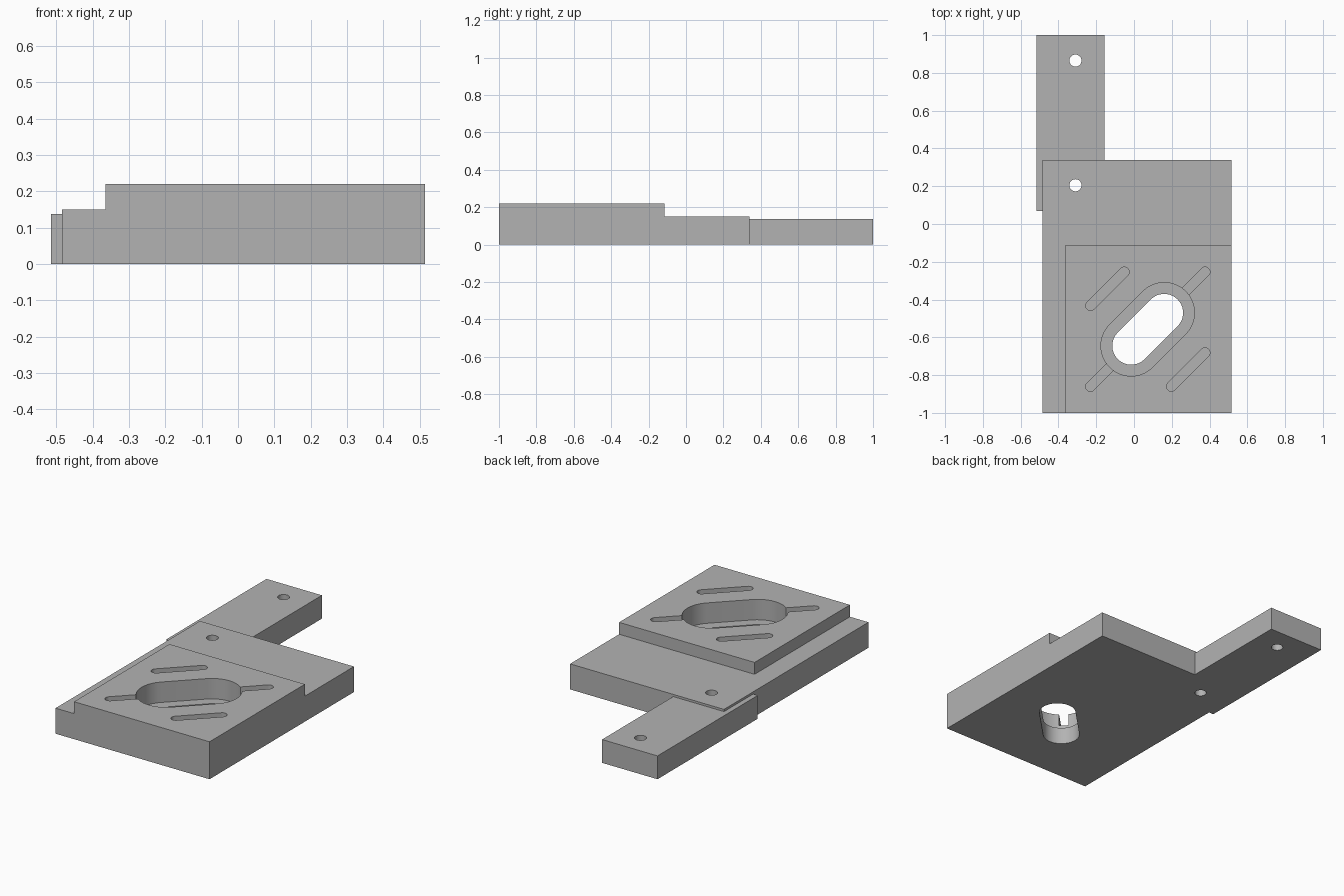
import bpy
import bmesh
from math import atan2, cos, pi, sin

if "Cube" in bpy.data.objects:
    bpy.data.objects.remove(bpy.data.objects["Cube"], do_unlink=True)

# Single material
grey = bpy.data.materials.new("machined_grey")
grey.use_nodes = True
grey.diffuse_color = (0.45, 0.45, 0.45, 1)
grey.node_tree.nodes["Principled BSDF"].inputs["Base Color"].default_value = grey.diffuse_color


def prism(name, outline, z0, z1):
    """Extrude a counter-clockwise outline from z0 up to z1."""
    bm = bmesh.new()
    face = bm.faces.new([bm.verts.new((x, y, z0)) for x, y in outline])
    top = bmesh.ops.extrude_face_region(bm, geom=[face])["geom"]
    moved = [v for v in top if isinstance(v, bmesh.types.BMVert)]
    bmesh.ops.translate(bm, verts=moved, vec=(0, 0, z1 - z0))
    bmesh.ops.recalc_face_normals(bm, faces=bm.faces)
    mesh = bpy.data.meshes.new(name)
    bm.to_mesh(mesh)
    bm.free()
    mesh.materials.append(grey)
    obj = bpy.data.objects.new(name, mesh)
    bpy.context.collection.objects.link(obj)
    return obj


def slot(a, b, r, steps=24):
    """Outline of a round-ended slot between two centres."""
    heading = atan2(b[1] - a[1], b[0] - a[0])
    points = []
    for centre, start in ((b, heading - pi / 2), (a, heading + pi / 2)):
        for i in range(steps + 1):
            t = start + pi * i / steps
            points.append((centre[0] + r * cos(t), centre[1] + r * sin(t)))
    return points


def circle(x, y, r, steps=40):
    return [(x + r * cos(2 * pi * i / steps), y + r * sin(2 * pi * i / steps))
            for i in range(steps)]


def cut(target, outline, z0, z1=0.4):
    """Subtract a prism from the target."""
    cutter = prism("cutter", outline, z0, z1)
    cutter.hide_render = True
    mod = target.modifiers.new("cut", 'BOOLEAN')
    mod.operation = 'DIFFERENCE'
    mod.solver = 'EXACT'
    mod.object = cutter
    bpy.context.view_layer.objects.active = target
    bpy.ops.object.modifier_apply(modifier=mod.name)
    bpy.data.objects.remove(cutter, do_unlink=True)


# Main plate with a raised pad left by an L-shaped step
plate = prism("stepped_plate",
              [(-0.485, -1), (0.515, -1), (0.515, 0.34), (-0.485, 0.34)], 0, 0.22)
cut(plate, [(-0.7, -1.2), (-0.365, -1.2), (-0.365, -0.115), (0.7, -0.115),
            (0.7, 0.6), (-0.7, 0.6)], 0.15)

# Diagonal opening: recessed pocket, through slot and narrow grooves
low, high = (-0.015, -0.645), (0.16, -0.47)
cut(plate, slot((-0.23, -0.86), (0.376, -0.254), 0.026), 0.15)
cut(plate, slot((-0.23, -0.432), (-0.052, -0.254), 0.026), 0.15)
cut(plate, slot((0.198, -0.86), (0.376, -0.682), 0.026), 0.15)
cut(plate, slot(low, high, 0.16), 0.1)
cut(plate, slot(low, high, 0.1), -0.2)

# Pin hole in the plate
cut(plate, circle(-0.31, 0.205, 0.032), -0.2)

# Extension bar fitted around the plate's back corner
bar = prism("extension_bar",
            [(-0.515, 0.07), (-0.485, 0.07), (-0.485, 0.34),
             (-0.155, 0.34), (-0.155, 1), (-0.515, 1)], 0, 0.137)
cut(bar, circle(-0.31, 0.865, 0.032), -0.2)

# Smooth the round walls, keep corners sharp
bpy.ops.object.select_all(action='DESELECT')
for part in (plate, bar):
    part.select_set(True)
bpy.context.view_layer.objects.active = plate
bpy.ops.object.shade_smooth_by_angle(angle=pi / 6)
